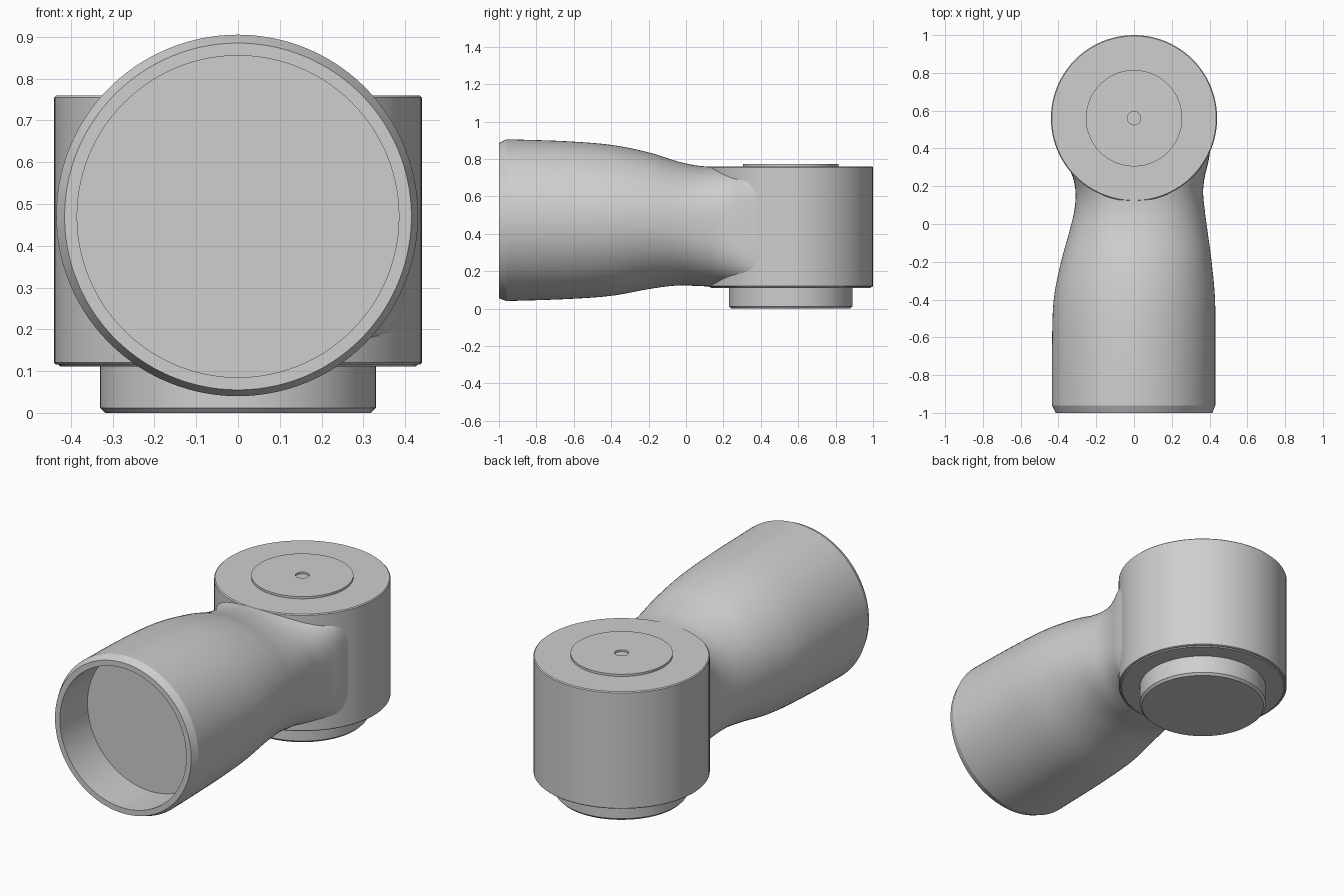
import bpy, bmesh, math

cube = bpy.data.objects.get("Cube")
if cube:
    bpy.data.objects.remove(cube, do_unlink=True)

# Single flat grey
GREY = (0.62, 0.62, 0.62, 1)
mat = bpy.data.materials.new("plain grey")
mat.diffuse_color = GREY
mat.use_nodes = True
mat.node_tree.nodes["Principled BSDF"].inputs["Base Color"].default_value = GREY

HEAD_Y = 0.56


def skin(name, rings, angle=20):
    """Closed surface through a list of equal-sized rings, capped at both ends."""
    bm = bmesh.new()
    loops = [[bm.verts.new(p) for p in ring] for ring in rings]
    for a, b in zip(loops, loops[1:]):
        for i in range(len(a)):
            j = (i + 1) % len(a)
            bm.faces.new((a[i], a[j], b[j], b[i]))
    bm.faces.new(loops[0])
    bm.faces.new(loops[-1])
    bmesh.ops.recalc_face_normals(bm, faces=bm.faces)
    mesh = bpy.data.meshes.new(name)
    bm.to_mesh(mesh)
    bm.free()
    mesh.materials.append(mat)
    obj = bpy.data.objects.new(name, mesh)
    bpy.context.collection.objects.link(obj)
    bpy.ops.object.select_all(action='DESELECT')
    obj.select_set(True)
    bpy.context.view_layer.objects.active = obj
    bpy.ops.object.shade_smooth_by_angle(angle=math.radians(angle))
    return obj


def turned(name, profile, sides=96):
    """Round part about the vertical axis of the head, from (radius, z) points."""
    return skin(name, [[(r * math.cos(2 * math.pi * i / sides),
                         HEAD_Y + r * math.sin(2 * math.pi * i / sides), z)
                        for i in range(sides)] for r, z in profile])


# Head drum, its foot flange and the top cap with a small centre dimple
turned("head_drum", [(0.425, 0.111), (0.43, 0.116), (0.436, 0.116), (0.44, 0.12),
                     (0.44, 0.755), (0.435, 0.76)])
turned("foot_flange", [(0.318, 0.0), (0.33, 0.012), (0.33, 0.13)])
turned("top_cap", [(0.255, 0.75), (0.255, 0.772), (0.035, 0.772), (0.035, 0.762)])


def section(y, right, left, top, bottom, n, sides=112):
    """Superellipse cross-section of the arm with separate left and right widths."""
    zc, rz = (top + bottom) / 2, (top - bottom) / 2
    ring = []
    for i in range(sides):
        t = 2 * math.pi * i / sides
        c, s = math.cos(t), math.sin(t)
        rx = right if c > 0 else left
        ring.append((rx * math.copysign(abs(c) ** (2 / n), c), y,
                     zc + rz * math.copysign(abs(s) ** (2 / n), s)))
    return ring


def circle(y, r):
    return section(y, r, r, 0.47 + r, 0.47 - r, 2)


# Arm stations: y, +x width, -x width, top, bottom, squareness
stations = [
    (-0.96, 0.431, 0.435, 0.905, 0.040, 2.0),
    (-0.65, 0.431, 0.434, 0.895, 0.050, 2.0),
    (-0.40, 0.429, 0.425, 0.875, 0.068, 2.0),
    (-0.20, 0.411, 0.386, 0.835, 0.104, 2.05),
    (-0.05, 0.391, 0.345, 0.788, 0.123, 2.15),
    (0.07, 0.375, 0.316, 0.763, 0.120, 2.35),
    (0.17, 0.366, 0.310, 0.759, 0.117, 2.7),
    (0.25, 0.375, 0.325, 0.758, 0.117, 3.5),
    (0.33, 0.394, 0.362, 0.758, 0.117, 5.0),
    (0.42, 0.408, 0.395, 0.758, 0.117, 6.0),
]


def smooth_path(pts, steps=6):
    """Catmull-Rom samples through the stations."""
    ext = [pts[0]] + pts + [pts[-1]]
    out = []
    for p0, p1, p2, p3 in zip(ext, ext[1:], ext[2:], ext[3:]):
        for k in range(steps):
            t = k / steps
            out.append(tuple(0.5 * (2 * b + (c - a) * t
                                    + (2 * a - 5 * b + 4 * c - d) * t * t
                                    + (3 * b - a - 3 * c + d) * t ** 3)
                             for a, b, c, d in zip(p0, p1, p2, p3)))
    return out + [pts[-1]]


# Arm: recess floor, recess wall, front rim, chamfer, then the necked body
skin("arm", [circle(-0.76, 0.385), circle(-1.0, 0.385), circle(-1.0, 0.415)]
     + [section(*s) for s in smooth_path(stations)])
